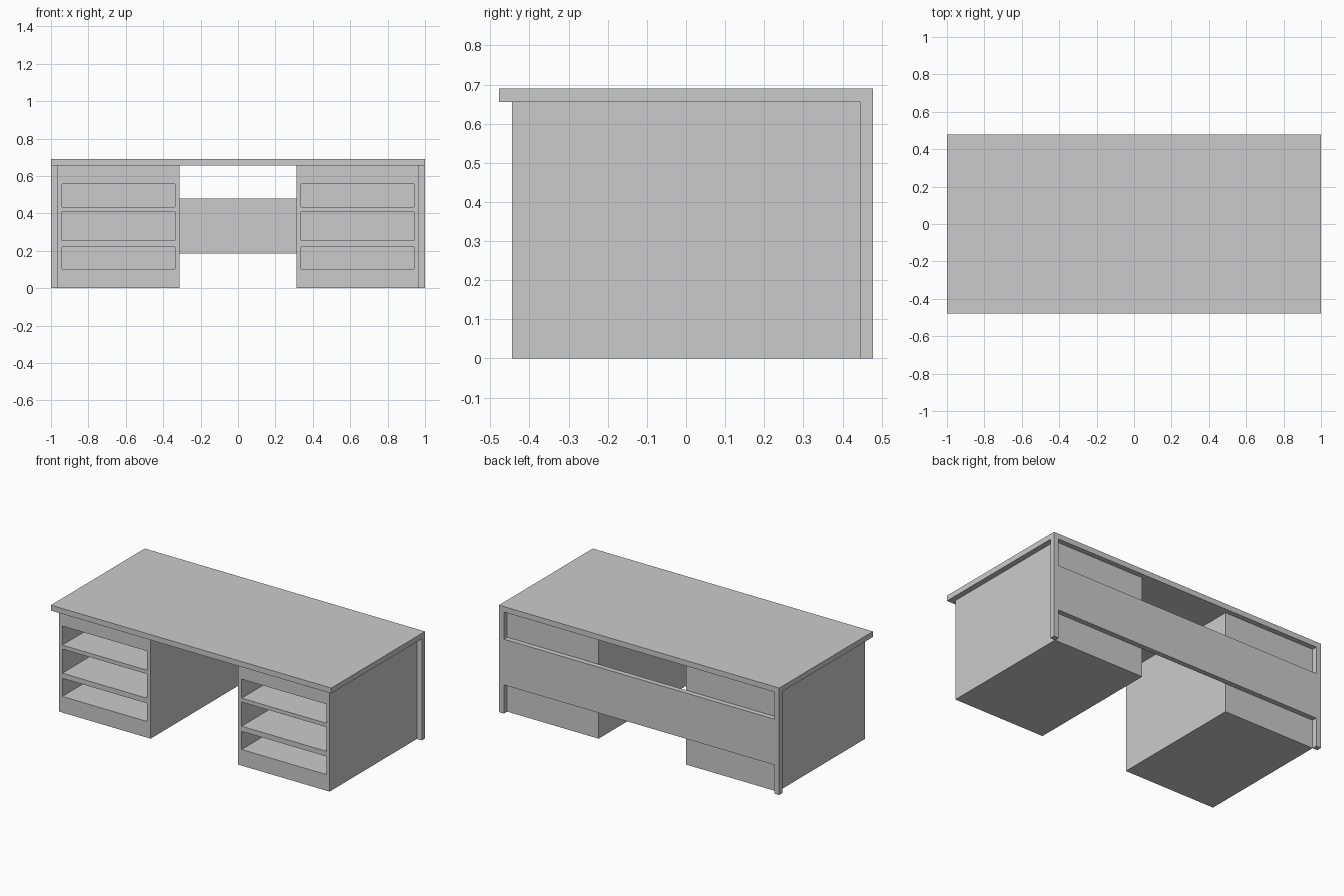
import bpy
import bmesh
from mathutils import Matrix, Vector

if "Cube" in bpy.data.objects:
    bpy.data.objects.remove(bpy.data.objects["Cube"])

HALF_W, HALF_D = 1.0, 0.478      # overall half width and depth
TOP_Z, UNDER_Z = 0.69, 0.655     # top and underside of the desktop
BODY_Y = 0.445                   # pedestal front/back
POST_X = 0.965                   # inner face of the back posts


def make_object(name, bm):
    bmesh.ops.recalc_face_normals(bm, faces=bm.faces)
    mesh = bpy.data.meshes.new(name)
    bm.to_mesh(mesh)
    bm.free()
    obj = bpy.data.objects.new(name, mesh)
    bpy.context.collection.objects.link(obj)
    return obj


def boxes(name, *bounds):
    """One object from boxes given as (min corner, max corner)."""
    bm = bmesh.new()
    for lo, hi in bounds:
        lo, hi = Vector(lo), Vector(hi)
        mat = Matrix.Translation((lo + hi) / 2) @ Matrix.Diagonal((hi - lo).to_4d())
        bmesh.ops.create_cube(bm, size=1, matrix=mat)
    return make_object(name, bm)


# Desktop slab
boxes("desktop", ((-HALF_W, -HALF_D, UNDER_Z), (HALF_W, HALF_D, TOP_Z)))

# Back frame: two corner posts joined by the modesty panel, one H profile
low, high = 0.185, 0.48
right = [(POST_X, low), (POST_X, 0), (HALF_W, 0), (HALF_W, UNDER_Z),
         (POST_X, UNDER_Z), (POST_X, high)]
profile = right + [(-x, z) for x, z in reversed(right)]
bm = bmesh.new()
face = bm.faces.new([bm.verts.new((x, BODY_Y, z)) for x, z in profile])
ext = bmesh.ops.extrude_face_region(bm, geom=[face])["geom"]
bmesh.ops.translate(bm, vec=(0, HALF_D - BODY_Y, 0),
                    verts=[v for v in ext if isinstance(v, bmesh.types.BMVert)])
make_object("back_frame", bm)

# Drawer openings: cutter with three deep slots
slots = [(0.104, 0.221), (0.254, 0.41), (0.435, 0.558)]
cutter = boxes("drawer_slot_cutter",
               *[((0.338, -0.6, z0), (0.942, 0.41, z1)) for z0, z1 in slots])
cutter.hide_render = True
cutter.hide_viewport = True

# Pedestals: right block with slots cut, mirrored to the left
pedestal = boxes("drawer_pedestals", ((0.312, -BODY_Y, 0), (POST_X, BODY_Y, UNDER_Z)))
cut = pedestal.modifiers.new("cut_slots", 'BOOLEAN')
cut.operation = 'DIFFERENCE'
cut.solver = 'EXACT'
cut.object = cutter
mirror = pedestal.modifiers.new("mirror", 'MIRROR')
mirror.use_axis = (True, False, False)
mirror.use_mirror_merge = False
